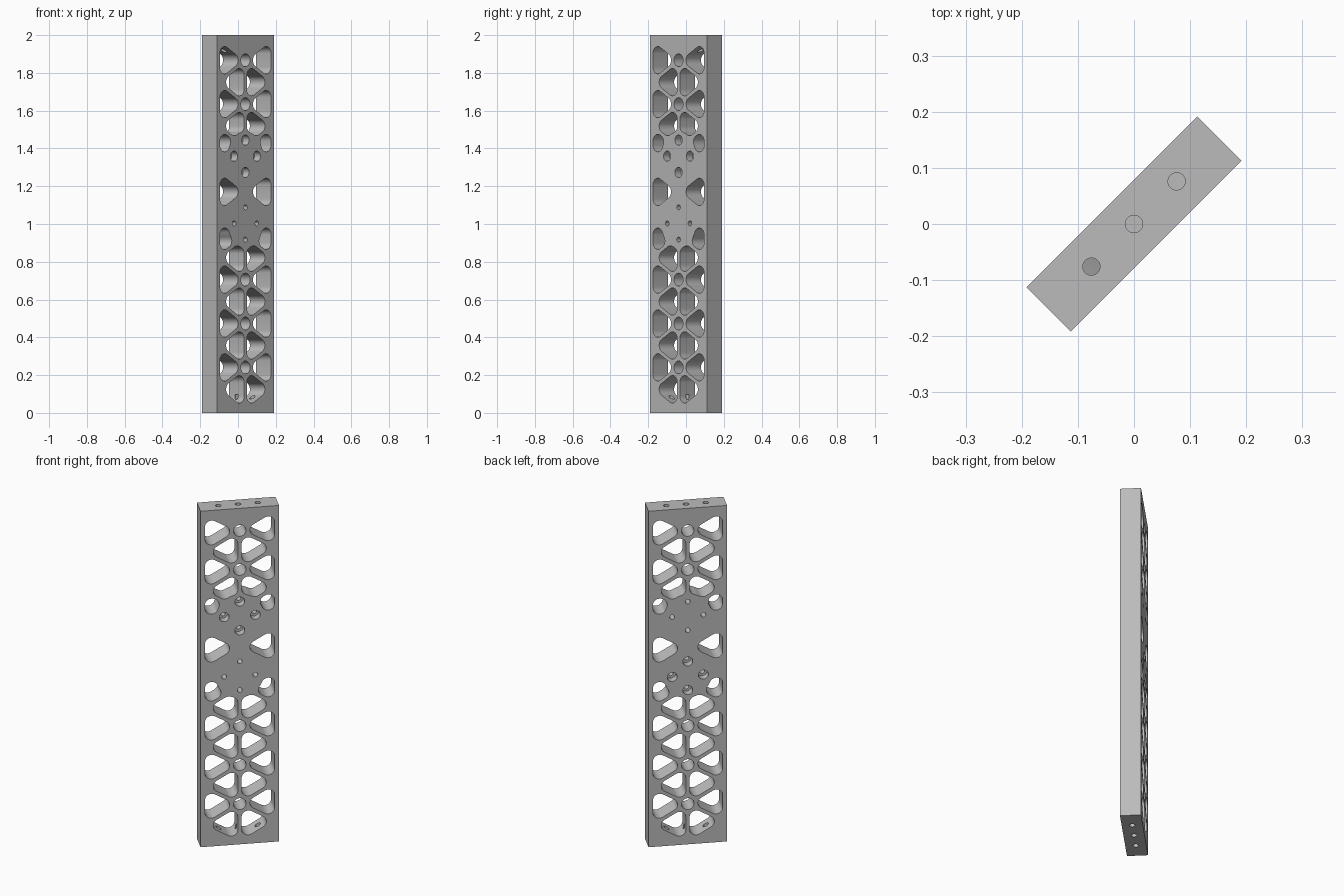
import bpy
import bmesh
from math import pi, cos, sin, atan2, radians, ceil, sqrt
from mathutils import Vector, Matrix

WIDTH, DEPTH, HEIGHT = 0.43, 0.112, 2.0
PITCH, FIRST_HUB, ROWS = 0.2323, 0.241, 8   # spacing of the triangular grid
RIB, FILLET = 0.010, 0.036                  # half rib width, pocket corner radius
HUB_R, KEEP_R = 0.034, 0.13                 # hub holes, solid pads round the bolt circles
BOLT_R, BORE_R, BORE_DEPTH = 0.0135, 0.027, 0.045
BOLT_CIRCLE = 0.0855
PADS = {1.359: -1, 1.003: 1}                # pad height: side with the counterbores
HALF = DEPTH / 2
OUT = HALF + 0.02

old = bpy.data.objects.get("Cube")
if old:
    bpy.data.objects.remove(old, do_unlink=True)


def circle(cx, cz, r, n=28):
    return [Vector((cx + r * cos(2 * pi * i / n), cz + r * sin(2 * pi * i / n))) for i in range(n)]


def loft(bm, rings):
    """Closed solid through rings of equal length."""
    loops = [[bm.verts.new(p) for p in ring] for ring in rings]
    for a, b in zip(loops, loops[1:]):
        for i in range(len(a)):
            j = (i + 1) % len(a)
            bm.faces.new((a[i], a[j], b[j], b[i]))
    bm.faces.new(loops[0])
    bm.faces.new(loops[-1])


def across(outline, y):
    return [(p.x, y, p.y) for p in outline]


def clip(poly, centre, radius):
    """Remove a disc from a polygon, leaving a concave arc."""
    steps, pts = 80, []
    for p, q in zip(poly, poly[1:] + poly[:1]):
        for k in range(steps):
            pt = p.lerp(q, k / steps)
            pts.append((pt, (pt - centre).length >= radius, k == 0))
    if not any(keep for _, keep, _ in pts):
        return []
    if all(keep for _, keep, _ in pts):
        return poly
    start = next(i for i in range(len(pts)) if pts[i][1] and not pts[i - 1][1])
    pts = pts[start:] + pts[:start]
    result = []
    for i, (pt, keep, corner) in enumerate(pts):
        after = pts[(i + 1) % len(pts)][1]
        if keep and (corner or not after or not pts[i - 1][1]):
            result.append(pt)
        if keep and not after:
            end = next((p for p, k, _ in pts[i + 1:] if k), pts[0][0])
            a, b = pt - centre, end - centre
            sweep = atan2(a.x * b.y - a.y * b.x, a.dot(b))
            base = atan2(a.y, a.x)
            for s in range(1, 6):
                t = base + sweep * s / 6
                result.append(centre + radius * Vector((cos(t), sin(t))))
    return result


def grow(poly, r):
    """Offset a counter-clockwise outline outwards with round corners."""
    result = []
    for i, p in enumerate(poly):
        d1, d2 = p - poly[i - 1], poly[(i + 1) % len(poly)] - p
        turn = atan2(d1.x * d2.y - d1.y * d2.x, d1.dot(d2))
        base = atan2(-d1.x, d1.y)
        if turn < radians(5):
            angles = [base + turn / 2]
        else:
            n = ceil(turn / radians(14))
            angles = [base + turn * s / n for s in range(n + 1)]
        result += [p + r * Vector((cos(a), sin(a))) for a in angles]
    return result


def make_object(name, bm):
    bmesh.ops.recalc_face_normals(bm, faces=bm.faces)
    mesh = bpy.data.meshes.new(name)
    bm.to_mesh(mesh)
    bm.free()
    obj = bpy.data.objects.new(name, mesh)
    bpy.context.collection.objects.link(obj)
    return obj


# Lightening pockets and hub holes, all passing straight through
pockets = bmesh.new()
col = PITCH * sqrt(3) / 2
inner = col / 3 - RIB - FILLET
near, tip, h = RIB + FILLET, col / 3 + 2 * inner, inner * sqrt(3)
for row in range(ROWS):
    hub = FIRST_HUB + row * PITCH
    mid = hub - PITCH / 2
    triangles = [
        [Vector((near, mid - h)), Vector((tip, mid)), Vector((near, mid + h))],
        [Vector((col - near, hub - h)), Vector((col - near, hub + h)), Vector((col - tip, hub))],
    ]
    for tri in triangles:
        for z in PADS:
            tri = clip(tri, Vector((0, z)), KEEP_R + FILLET) if tri else tri
        if not tri:
            continue
        shape = grow(tri, FILLET)
        for side in (1, -1):
            outline = [Vector((side * p.x, p.y)) for p in shape]
            loft(pockets, [across(outline, -OUT), across(outline, OUT)])
    if row not in (3, 4, 5):
        ring = circle(0, hub, HUB_R)
        loft(pockets, [across(ring, -OUT), across(ring, OUT)])

# Counterbored bolt holes on the pads, and blind holes in both ends
drills = bmesh.new()
for z, side in PADS.items():
    for k in range(4):
        cx, cz = BOLT_CIRCLE * cos(k * pi / 2), z + BOLT_CIRCLE * sin(k * pi / 2)
        wide, thin = circle(cx, cz, BORE_R), circle(cx, cz, BOLT_R)
        floor = side * (HALF - BORE_DEPTH)
        loft(drills, [across(wide, side * OUT), across(wide, floor),
                      across(thin, floor), across(thin, -side * OUT)])
for x in (-0.1075, 0, 0.1075):
    ring = circle(x, 0, 0.0155, 20)
    for z0, z1 in ((-0.02, 0.097), (HEIGHT - 0.097, HEIGHT + 0.02)):
        loft(drills, [[(p.x, p.y, z0) for p in ring], [(p.x, p.y, z1) for p in ring]])

# Solid bar
bar = bmesh.new()
bmesh.ops.create_cube(bar, size=1, matrix=Matrix.Translation((0, 0, HEIGHT / 2))
                      @ Matrix.Diagonal((WIDTH, DEPTH, HEIGHT, 1)))
beam = make_object("lattice_beam", bar)

# Grey metal
metal = bpy.data.materials.new("grey_metal")
metal.use_nodes = True
grey = (0.5, 0.5, 0.5, 1)
metal.diffuse_color = grey
metal.node_tree.nodes["Principled BSDF"].inputs["Base Color"].default_value = grey
beam.data.materials.append(metal)

# Cut the holes, then turn the beam to stand diagonally
bpy.ops.object.select_all(action='DESELECT')
bpy.context.view_layer.objects.active = beam
beam.select_set(True)
for name, bm in (("pocket_cutter", pockets), ("drill_cutter", drills)):
    cutter = make_object(name, bm)
    cutter.hide_render = True
    mod = beam.modifiers.new(name, 'BOOLEAN')
    mod.operation = 'DIFFERENCE'
    mod.solver = 'EXACT'
    mod.object = cutter
    bpy.ops.object.modifier_apply(modifier=mod.name)
    bpy.data.objects.remove(cutter, do_unlink=True)
beam.data.transform(Matrix.Rotation(pi / 4, 4, 'Z'))
bpy.ops.object.shade_smooth_by_angle(angle=radians(30))
